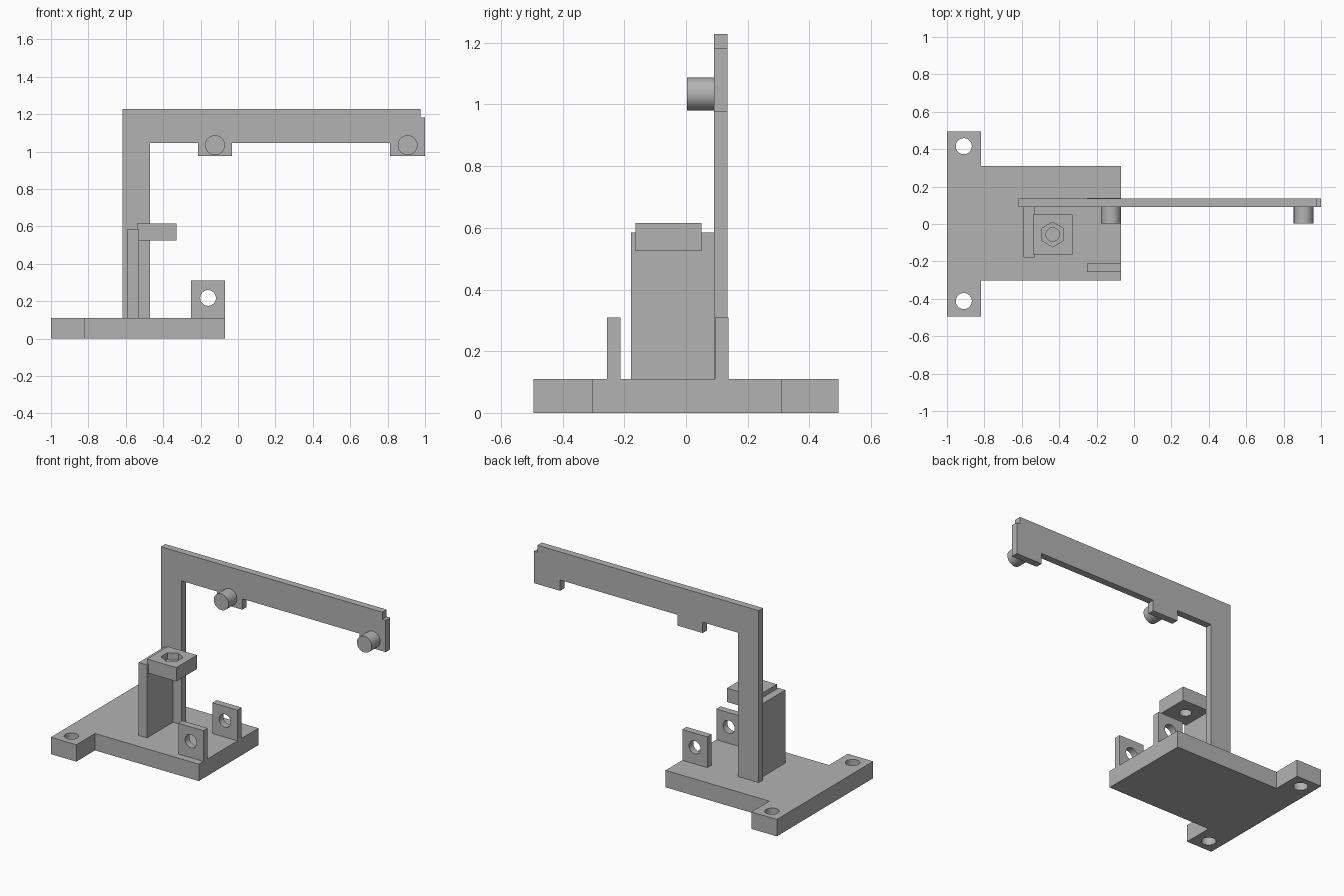
import bpy, bmesh, math
from mathutils import Matrix, Vector

if "Cube" in bpy.data.objects:
    bpy.data.objects.remove(bpy.data.objects["Cube"])

grey = bpy.data.materials.new("plain grey")
grey.diffuse_color = (0.45, 0.45, 0.45, 1)
grey.use_nodes = True
grey.node_tree.nodes["Principled BSDF"].inputs["Base Color"].default_value = grey.diffuse_color


def finish(name, bm):
    bmesh.ops.recalc_face_normals(bm, faces=bm.faces)
    me = bpy.data.meshes.new(name)
    bm.to_mesh(me)
    bm.free()
    me.materials.append(grey)
    ob = bpy.data.objects.new(name, me)
    bpy.context.collection.objects.link(ob)
    return ob


def prism(name, points, axis, lo, hi):
    """Extrude a flat outline along z (points are x, y) or y (points are x, z)."""
    bm = bmesh.new()
    place = (lambda p: (p[0], p[1], lo)) if axis == 'z' else (lambda p: (p[0], lo, p[1]))
    face = bm.faces.new([bm.verts.new(place(p)) for p in points])
    out = bmesh.ops.extrude_face_region(bm, geom=[face])
    step = Vector((0, 0, hi - lo)) if axis == 'z' else Vector((0, hi - lo, 0))
    bmesh.ops.translate(bm, vec=step, verts=[v for v in out["geom"] if isinstance(v, bmesh.types.BMVert)])
    return finish(name, bm)


def box(name, x0, x1, y0, y1, z0, z1):
    return prism(name, [(x0, y0), (x1, y0), (x1, y1), (x0, y1)], 'z', z0, z1)


def ring(cx, cy, r, n, turn=0.0):
    return [(cx + r * math.cos(turn + 2 * math.pi * i / n),
             cy + r * math.sin(turn + 2 * math.pi * i / n)) for i in range(n)]


def smooth(ob):
    bpy.ops.object.select_all(action='DESELECT')
    bpy.context.view_layer.objects.active = ob
    ob.select_set(True)
    bpy.ops.object.shade_smooth_by_angle(angle=math.radians(30))


def cut(ob, cutter):
    mod = ob.modifiers.new("cut", 'BOOLEAN')
    mod.operation = 'DIFFERENCE'
    mod.solver = 'EXACT'
    mod.object = cutter
    bpy.ops.object.select_all(action='DESELECT')
    bpy.context.view_layer.objects.active = ob
    ob.select_set(True)
    bpy.ops.object.modifier_apply(modifier=mod.name)
    bpy.data.objects.remove(cutter)


# T-shaped base with two screw holes
base = prism("base_plate", [(-1, -0.495), (-0.817, -0.495), (-0.817, -0.303), (-0.07, -0.303),
                            (-0.07, 0.31), (-0.817, 0.31), (-0.817, 0.495), (-1, 0.495)], 'z', 0, 0.11)
for y in (-0.412, 0.416):
    cut(base, prism("hole_cutter", ring(-0.91, y, 0.043, 32), 'z', -0.1, 0.2))
smooth(base)

# Pair of hinge lugs with cross holes
for name, y0 in (("front_lug", -0.256), ("back_lug", 0.094)):
    lug = box(name, -0.25, -0.07, y0, y0 + 0.044, 0.11, 0.31)
    cut(lug, prism("hole_cutter", ring(-0.16, 0.217, 0.042, 32), 'y', y0 - 0.1, y0 + 0.15))
    smooth(lug)

# Upright post and long arm with two lower tabs and a notched tip
prism("post_and_arm", [(-0.618, 0.11), (-0.47, 0.11), (-0.47, 1.045), (-0.215, 1.045),
                       (-0.215, 0.975), (-0.032, 0.975), (-0.032, 1.045), (0.812, 1.045),
                       (0.812, 0.975), (1, 0.975), (1, 1.182), (0.975, 1.182),
                       (0.975, 1.228), (-0.618, 1.228)], 'y', 0.09, 0.135)

# Round pegs on the tabs
for name, x in (("inner_peg", -0.123), ("outer_peg", 0.907)):
    smooth(prism(name, ring(x, 1.034, 0.053, 40), 'y', 0.003, 0.09))

# Support wall beside the post
box("support_wall", -0.59, -0.53, -0.178, 0.09, 0.11, 0.585)

# Nut holder with hexagonal pocket and bolt hole
holder = box("nut_holder", -0.54, -0.33, -0.163, 0.05, 0.525, 0.615)
cut(holder, prism("hex_cutter", ring(-0.435, -0.056, 0.066, 6, math.pi / 6), 'z', 0.57, 0.7))
cut(holder, prism("hole_cutter", ring(-0.435, -0.056, 0.036, 32), 'z', 0.4, 0.7))
smooth(holder)
